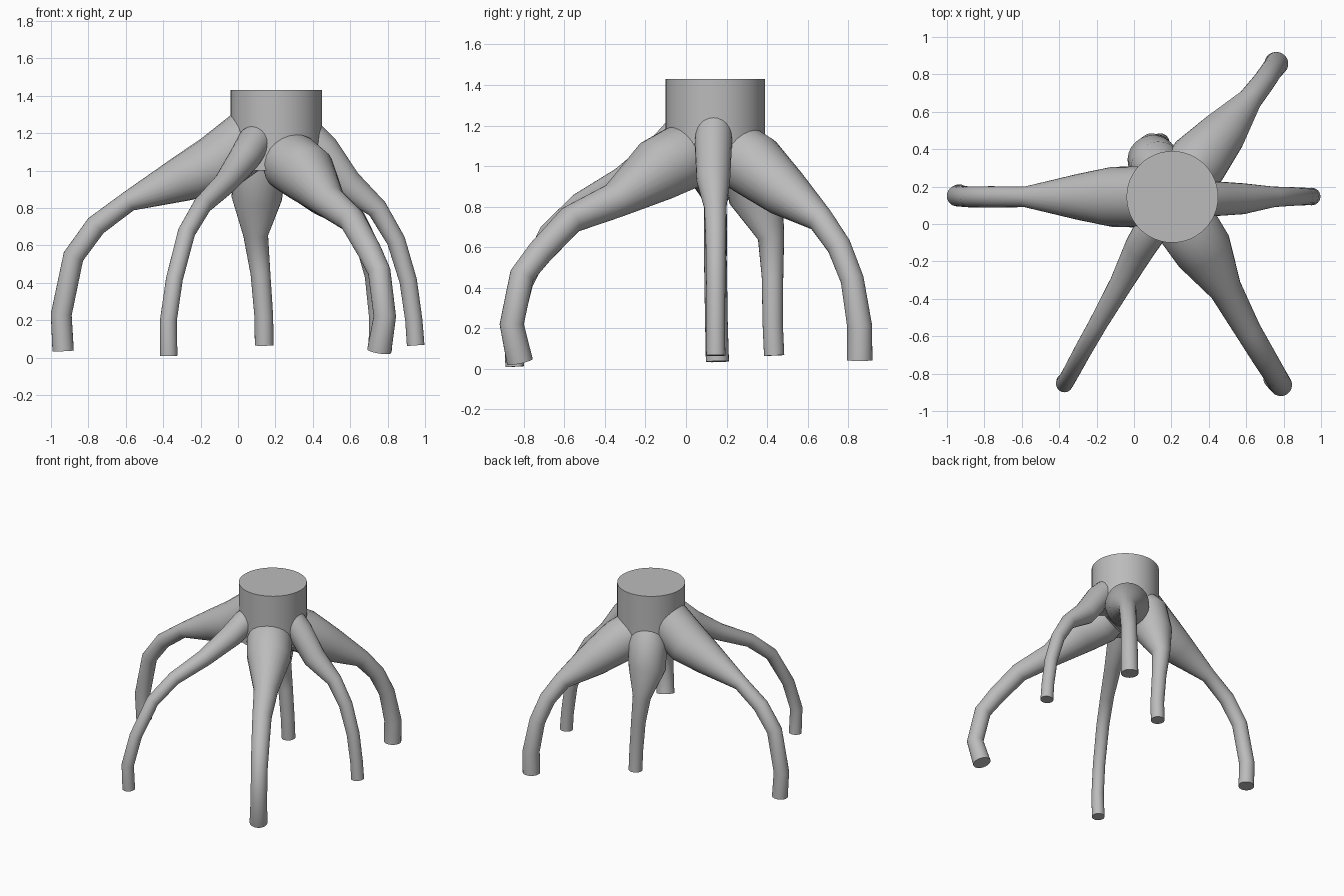
import bpy, bmesh, math
from mathutils import Vector

if "Cube" in bpy.data.objects:
    bpy.data.objects.remove(bpy.data.objects["Cube"])

SIDES = 24
bark = bpy.data.materials.new("grey_bark")
bark.diffuse_color = (0.5, 0.5, 0.5, 1)
bark.use_nodes = True
bark.node_tree.nodes["Principled BSDF"].inputs["Base Color"].default_value = bark.diffuse_color


def finish(obj, angle):
    obj.data.materials.append(bark)
    bpy.ops.object.select_all(action='DESELECT')
    obj.select_set(True)
    bpy.context.view_layer.objects.active = obj
    bpy.ops.object.shade_smooth_by_angle(angle=math.radians(angle))


def tube(name, stations):
    """Round tapering tube through (x, y, z, radius) stations, capped at both ends."""
    pts = [Vector(s[:3]) for s in stations]
    n = len(pts)
    bm = bmesh.new()
    rings, side = [], None
    for i, p in enumerate(pts):
        a = (p - pts[i - 1]).normalized() if i else Vector()
        b = (pts[i + 1] - p).normalized() if i < n - 1 else Vector()
        t = (a + b).normalized()
        # carry the ring orientation along the path without twist
        if side is None:
            side = t.cross(Vector((0, 0, 1)))
        side = (side - t * side.dot(t)).normalized()
        up = t.cross(side)
        ring = []
        for k in range(SIDES):
            ang = 2 * math.pi * k / SIDES
            ring.append(bm.verts.new(p + stations[i][3] * (side * math.cos(ang) + up * math.sin(ang))))
        rings.append(ring)
    for r0, r1 in zip(rings, rings[1:]):
        for k in range(SIDES):
            j = (k + 1) % SIDES
            bm.faces.new((r0[k], r0[j], r1[j], r1[k]))
    bm.faces.new(rings[0])
    bm.faces.new(rings[-1])
    bmesh.ops.recalc_face_normals(bm, faces=bm.faces)
    me = bpy.data.meshes.new(name)
    bm.to_mesh(me)
    bm.free()
    obj = bpy.data.objects.new(name, me)
    bpy.context.collection.objects.link(obj)
    finish(obj, 40)


# trunk stump
bpy.ops.mesh.primitive_cylinder_add(vertices=48, radius=0.245, depth=0.43,
                                    location=(0.205, 0.145, 1.215))
trunk = bpy.context.object
trunk.name = "trunk"
finish(trunk, 40)

# arching prop roots
tube("left_root", [(0.08, .145, 1.18, .165), (-.12, .145, 1.03, .16), (-.30, .145, .955, .123),
                   (-.585, .145, .835, .055), (-.76, .145, .705, .057), (-.88, .145, .54, .056),
                   (-.945, .15, .23, .056), (-.935, .155, .035, .057)])
tube("right_root", [(.34, .14, 1.22, .09), (.45, .135, 1.11, .092), (.58, .135, .93, .083),
                    (.745, .145, .795, .055), (.845, .147, .625, .05), (.91, .147, .41, .047),
                    (.94, .147, .2, .046), (.95, .147, .065, .047)])
tube("front_right_root", [(.27, .03, 1.07, .15), (.29, -.02, 1.04, .165), (.37, -.14, .98, .158),
                          (.49, -.35, .83, .088), (.61, -.57, .735, .07), (.70, -.72, .575, .065),
                          (.755, -.81, .46, .061), (.785, -.86, .22, .06), (.755, -.82, .035, .065)])
tube("front_left_root", [(.13, .03, 1.185, .085), (.085, -.04, 1.15, .09), (.03, -.13, 1.06, .083),
                         (-.07, -.32, .93, .062), (-.19, -.53, .815, .05), (-.275, -.68, .67, .047),
                         (-.34, -.8, .42, .045), (-.372, -.855, .2, .045), (-.37, -.845, .01, .046)])
tube("back_right_root", [(.26, .23, 1.07, .16), (.35, .34, 1.0, .16), (.48, .49, .87, .125),
                         (.62, .665, .735, .065), (.69, .755, .605, .06), (.735, .82, .44, .058),
                         (.763, .857, .21, .062), (.76, .857, .04, .063)])
tube("back_root", [(.16, .24, 1.14, .11), (.12, .31, 1.03, .14), (.10, .345, .85, .135),
                   (.095, .42, .65, .066), (.12, .427, .45, .053), (.138, .428, .22, .05),
                   (.14, .435, .065, .05)])
